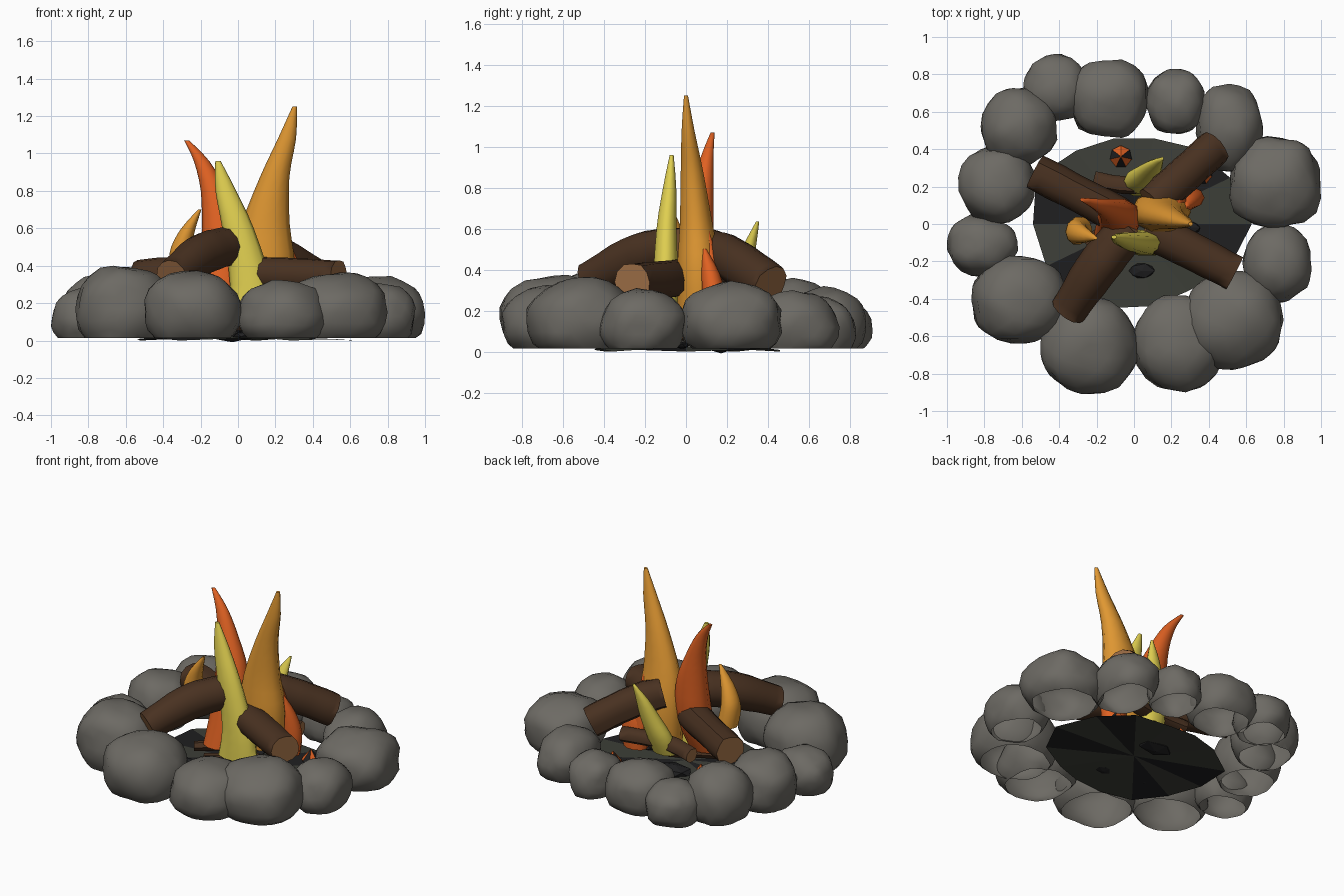
import bpy, bmesh, math, random
from mathutils import Vector, noise

if "Cube" in bpy.data.objects:
    bpy.data.objects.remove(bpy.data.objects["Cube"])

random.seed(4)


def mat(name, rgb):
    m = bpy.data.materials.new(name)
    m.diffuse_color = (*rgb, 1)
    m.use_nodes = True
    m.node_tree.nodes["Principled BSDF"].inputs["Base Color"].default_value = m.diffuse_color
    return m


STONE = mat("stone grey", (0.152, 0.144, 0.127))
BARK = mat("bark brown", (0.066, 0.031, 0.015))
WOOD = mat("cut wood", (0.34, 0.155, 0.06))
ORANGE = mat("flame orange", (0.74, 0.31, 0.032))
RED = mat("flame red orange", (0.74, 0.12, 0.016))
YELLOW = mat("flame yellow", (0.74, 0.62, 0.08))
ASH = mat("ash grey", (0.047, 0.05, 0.04))
CHAR = mat("charcoal", (0.014, 0.014, 0.015))


def finish(bm, name, mats, angle=None):
    bmesh.ops.recalc_face_normals(bm, faces=bm.faces)
    me = bpy.data.meshes.new(name)
    bm.to_mesh(me)
    bm.free()
    for m in mats:
        me.materials.append(m)
    ob = bpy.data.objects.new(name, me)
    bpy.context.collection.objects.link(ob)
    if angle:
        bpy.context.view_layer.objects.active = ob
        ob.select_set(True)
        bpy.ops.object.shade_smooth_by_angle(angle=math.radians(angle))
        ob.select_set(False)
    return ob


def spline(pts, steps):
    """Catmull-Rom through equal-length tuples."""
    p = [pts[0]] + list(pts) + [pts[-1]]
    out = []
    for i in range(1, len(p) - 2):
        for s in range(steps):
            t = s / steps
            out.append([0.5 * (2 * b + (c - a) * t + (2 * a - 5 * b + 4 * c - d) * t * t
                               + (3 * b - a - 3 * c + d) * t ** 3)
                        for a, b, c, d in zip(*p[i - 1:i + 3])])
    return out + [list(pts[-1])]


def loft(bm, rings):
    """Skin rings of points; returns the two end caps."""
    vs = [[bm.verts.new(c) for c in r] for r in rings]
    n = len(vs[0])
    for a, b in zip(vs, vs[1:]):
        for i in range(n):
            bm.faces.new((a[i], a[(i + 1) % n], b[(i + 1) % n], b[i]))
    return [bm.faces.new(vs[0]), bm.faces.new(vs[-1])]


# Ring of stones: x min, x max, y min, y max, height
stones = [
    (-.59, -.25, .55, .91, .27), (-.35, .08, .46, .88, .32), (.06, .38, .48, .83, .27),
    (.33, .69, .28, .75, .30), (.51, 1.0, -.02, .47, .345), (.58, .95, -.42, .0, .31),
    (.25, .80, -.78, -.25, .365), (.0, .48, -.9, -.38, .325), (-.5, .02, -.91, -.38, .375),
    (-.87, -.35, -.64, -.17, .40), (-1.0, -.62, -.28, .05, .28), (-.94, -.53, .0, .42, .35),
    (-.82, -.41, .30, .73, .36)]
for k, (x0, x1, y0, y1, h) in enumerate(stones):
    bm = bmesh.new()
    bmesh.ops.create_icosphere(bm, subdivisions=3, radius=1)
    seed = Vector((k * 7.3, k * 3.1, 0))
    for v in bm.verts:
        x, y, z = v.co
        # slightly boxy, uneven lump
        f = (abs(x) ** 2.2 + abs(y) ** 2.2 + abs(z) ** 2.4) ** (-1 / 2.25)
        v.co *= f * (1 + .1 * noise.noise(v.co * 1.7 + seed) + .04 * noise.noise(v.co * 4 + seed))
    lo = [min(v.co[i] for v in bm.verts) for i in range(3)]
    hi = [max(v.co[i] for v in bm.verts) for i in range(3)]
    base = 0.42 * h
    for v in bm.verts:
        u = [(v.co[i] - lo[i]) / (hi[i] - lo[i]) for i in range(3)]
        v.co = (x0 + (x1 - x0) * u[0], y0 + (y1 - y0) * u[1], base + (h - base) * (u[2] * 2 - 1))
    # open underside, trimmed level
    bmesh.ops.bisect_plane(bm, geom=bm.verts[:] + bm.edges[:] + bm.faces[:],
                           plane_co=(0, 0, .014), plane_no=(0, 0, 1), clear_inner=True)
    finish(bm, f"stone_{k + 1}", [STONE], 80)

# Ash bed: thin uneven fan of grey and black wedges
bm = bmesh.new()
radii = [.63, .57, .52, .47, .47, .50, .58, .54, .52, .50, .46, .45, .46, .56]
n = len(radii)
rim = [bm.verts.new((r * math.cos(6.2832 * i / n), r * math.sin(6.2832 * i / n), (i % 3) * .008))
       for i, r in enumerate(radii)]
hub = bm.verts.new((0, 0, .025))
for i in range(n):
    f = bm.faces.new((rim[i], rim[(i + 1) % n], hub))
    f.material_index = 1 if i in (1, 6, 8, 13) else 0
finish(bm, "ash_bed", [ASH, CHAR])


def log(name, pts, sides=12):
    """Bent log with uneven bark and pale cut ends: points are x, y, z, radius."""
    bm = bmesh.new()
    data = spline(pts, 4)
    path = [Vector(p[:3]) for p in data]
    wob = [random.uniform(.94, 1.08) for _ in range(sides)]
    rings = []
    for i, p in enumerate(path):
        t = (path[min(i + 1, len(path) - 1)] - path[max(i - 1, 0)]).normalized()
        u = t.cross(Vector((0, 0, 1))).normalized()
        w = u.cross(t)
        s = data[i][3] * random.uniform(.97, 1.03)
        rings.append([p + s * wob[k] * (u * math.cos(6.2832 * k / sides) + w * math.sin(6.2832 * k / sides))
                      for k in range(sides)])
    caps = loft(bm, rings)
    # bark rim around the cut face
    bmesh.ops.inset_individual(bm, faces=caps, thickness=pts[0][3] * .1, depth=-pts[0][3] * .06)
    for f in caps:
        f.material_index = 1
    finish(bm, name, [BARK, WOOD], 50)


log("front_left_log", [(-.35, -.47, .345, .098), (-.21, -.26, .455, .11), (-.1, -.12, .495, .112),
                       (-.01, -.02, .51, .095)])
log("back_right_log", [(.43, .41, .325, .1), (.31, .3, .405, .102), (.2, .2, .465, .105), (.1, .11, .5, .1)])
log("back_left_log", [(-.53, .28, .335, .098), (-.28, .15, .355, .1), (-.07, .04, .37, .1)])
log("front_right_log", [(.54, -.26, .34, .092), (.25, -.11, .35, .097), (.06, -.03, .36, .097)])
log("back_branch", [(-.21, .24, .2, .05), (0, .21, .22, .05), (.3, .26, .22, .05)], 7)
log("low_twig", [(-.26, -.1, .09, .032), (-.1, 0, .1, .032), (.06, .1, .1, .032)], 6)
log("front_twig", [(-.13, -.18, .07, .03), (.02, -.1, .08, .03), (.16, 0, .08, .03)], 6)


def flame(name, m, pts):
    """Tapered tongue: points are x, y, z, radius x, radius y."""
    bm = bmesh.new()
    rings = []
    for x, y, z, rx, ry in spline(pts, 3):
        rings.append([(x + 1.03 * rx * math.cos(math.pi * k / 5), y + 1.03 * ry * math.sin(math.pi * k / 5), z)
                      for k in range(10)])
    loft(bm, rings)
    finish(bm, name, [m], 60)


flame("tall_flame", ORANGE, [(.14, .07, .15, .14, .11), (.145, .065, .4, .155, .11), (.148, .05, .62, .125, .082),
                             (.195, .03, .87, .077, .057), (.262, .01, 1.08, .047, .032), (.303, 0, 1.25, .012, .01)])
flame("red_flame", RED, [(-.11, -.05, .12, .1, .08), (-.08, .02, .35, .115, .1), (-.085, .055, .6, .105, .08),
                         (-.13, .08, .8, .067, .055), (-.195, .105, .96, .04, .03), (-.275, .13, 1.07, .013, .01)])
flame("front_flame", YELLOW, [(.07, -.1, .1, .14, .07), (.07, -.1, .3, .11, .065), (0, -.095, .6, .082, .05),
                              (-.065, -.08, .8, .054, .033), (-.107, -.07, .96, .014, .01)])
flame("left_flame", ORANGE, [(-.29, -.03, .33, .065, .07), (-.305, -.04, .42, .06, .07), (-.303, -.045, .5, .053, .06),
                             (-.265, -.06, .6, .037, .04), (-.205, -.075, .7, .009, .009)])
flame("back_flame", YELLOW, [(.02, .2, .15, .08, .05), (.035, .235, .27, .085, .06), (.075, .275, .4, .067, .05),
                             (.11, .315, .53, .042, .03), (.15, .35, .635, .008, .008)])
flame("small_red_flame", RED, [(.28, .14, .1, .08, .06), (.285, .14, .24, .09, .06),
                               (.285, .12, .38, .055, .045), (.275, .09, .5, .01, .01)])
flame("small_red_tongue", RED, [(.24, .14, .2, .06, .05), (.235, .13, .4, .055, .04), (.235, .105, .59, .008, .008)])

# Glowing embers: little cones with hot and burnt faces
for k, (x, y, r) in enumerate([(-.07, .36, .06), (.36, .27, .06), (-.19, .11, .05)]):
    bm = bmesh.new()
    bmesh.ops.create_cone(bm, cap_ends=True, segments=7, radius1=r, radius2=.004, depth=.07)
    bmesh.ops.translate(bm, verts=bm.verts, vec=(x, y, .055))
    sides = [f for f in bm.faces if len(f.verts) == 4]
    for i, f in enumerate(sides):
        f.material_index = i % 2
    finish(bm, f"ember_{k + 1}", [RED, CHAR])

# Burnt coal lumps
for k, (x, y, r) in enumerate([(.04, -.25, .075), (-.03, .17, .13), (.3, -.02, .06), (-.25, -.2, .06)]):
    bm = bmesh.new()
    bmesh.ops.create_icosphere(bm, subdivisions=1, radius=r)
    for v in bm.verts:
        v.co = (x + v.co.x * random.uniform(.85, 1.1), y + v.co.y * .6, .03 + v.co.z * .3)
    finish(bm, f"coal_{k + 1}", [CHAR])
